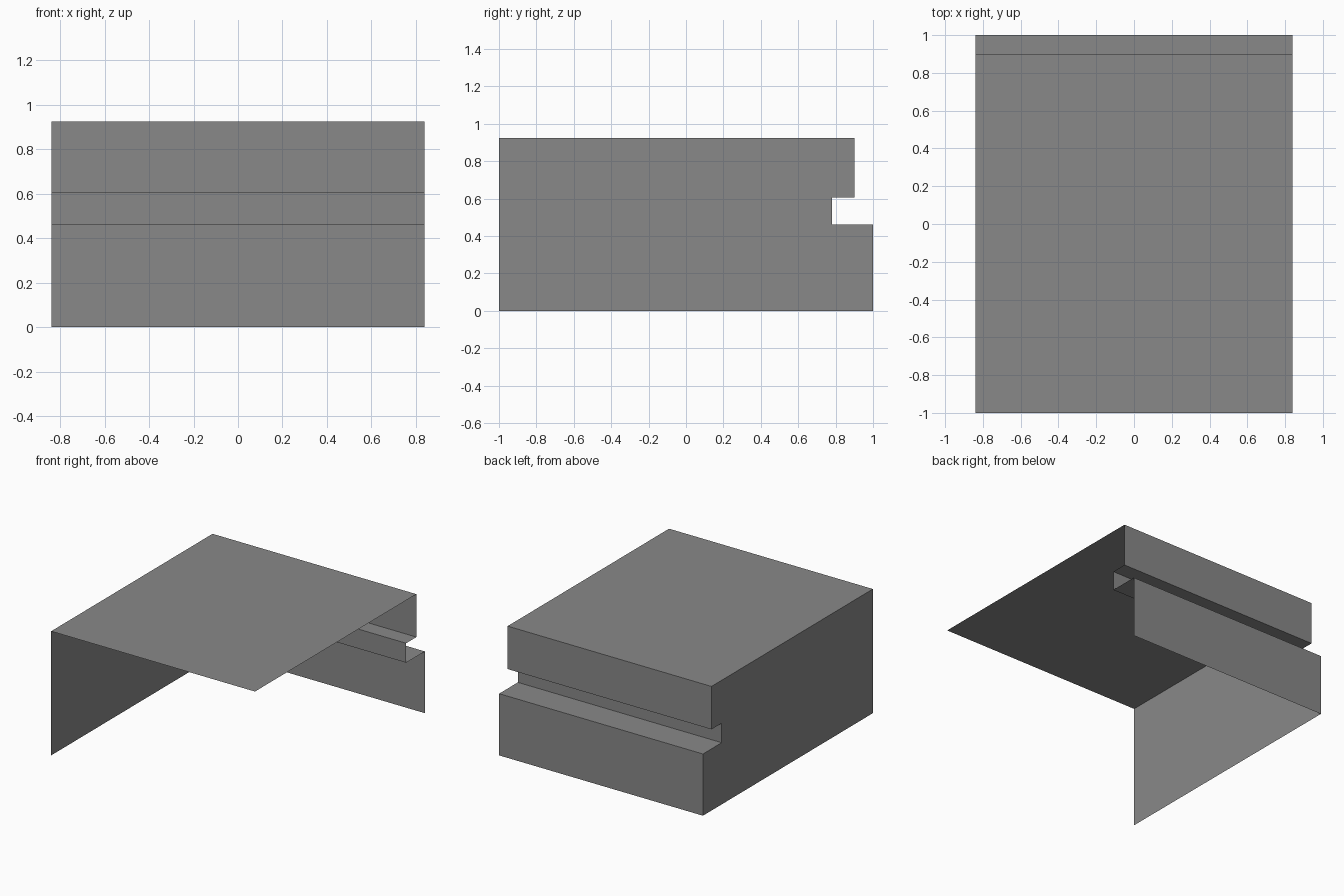
import bpy
import bmesh

HALF_WIDTH = 0.84

# Remove the default cube
default = bpy.data.objects.get("Cube")
if default:
    bpy.data.objects.remove(default, do_unlink=True)

# Plain grey material
grey = bpy.data.materials.new("grey")
grey.use_nodes = True
colour = (0.25, 0.25, 0.25, 1)
grey.diffuse_color = colour
grey.node_tree.nodes["Principled BSDF"].inputs["Base Color"].default_value = colour

# Side profile (y, z): top front edge, notched back, down to the bottom front
profile = [(-1, 0.925), (0.9, 0.925), (0.9, 0.605), (0.78, 0.605),
           (0.78, 0.46), (1, 0.46), (1, 0), (-1, 0)]

bm = bmesh.new()
right = [bm.verts.new((-HALF_WIDTH, y, z)) for y, z in profile]
left = [bm.verts.new((HALF_WIDTH, y, z)) for y, z in profile[:-1]]

# Right side wall
bm.faces.new(right)

# Top and stepped back; the front, left side and bottom stay open
for i in range(len(left) - 1):
    bm.faces.new((right[i], left[i], left[i + 1], right[i + 1]))

bmesh.ops.recalc_face_normals(bm, faces=bm.faces)
bm.faces.ensure_lookup_table()
if bm.faces[0].normal.x > 0:
    bmesh.ops.reverse_faces(bm, faces=bm.faces)

mesh = bpy.data.meshes.new("notched_open_shell")
bm.to_mesh(mesh)
bm.free()
mesh.materials.append(grey)
shell = bpy.data.objects.new("notched_open_shell", mesh)
bpy.context.collection.objects.link(shell)
